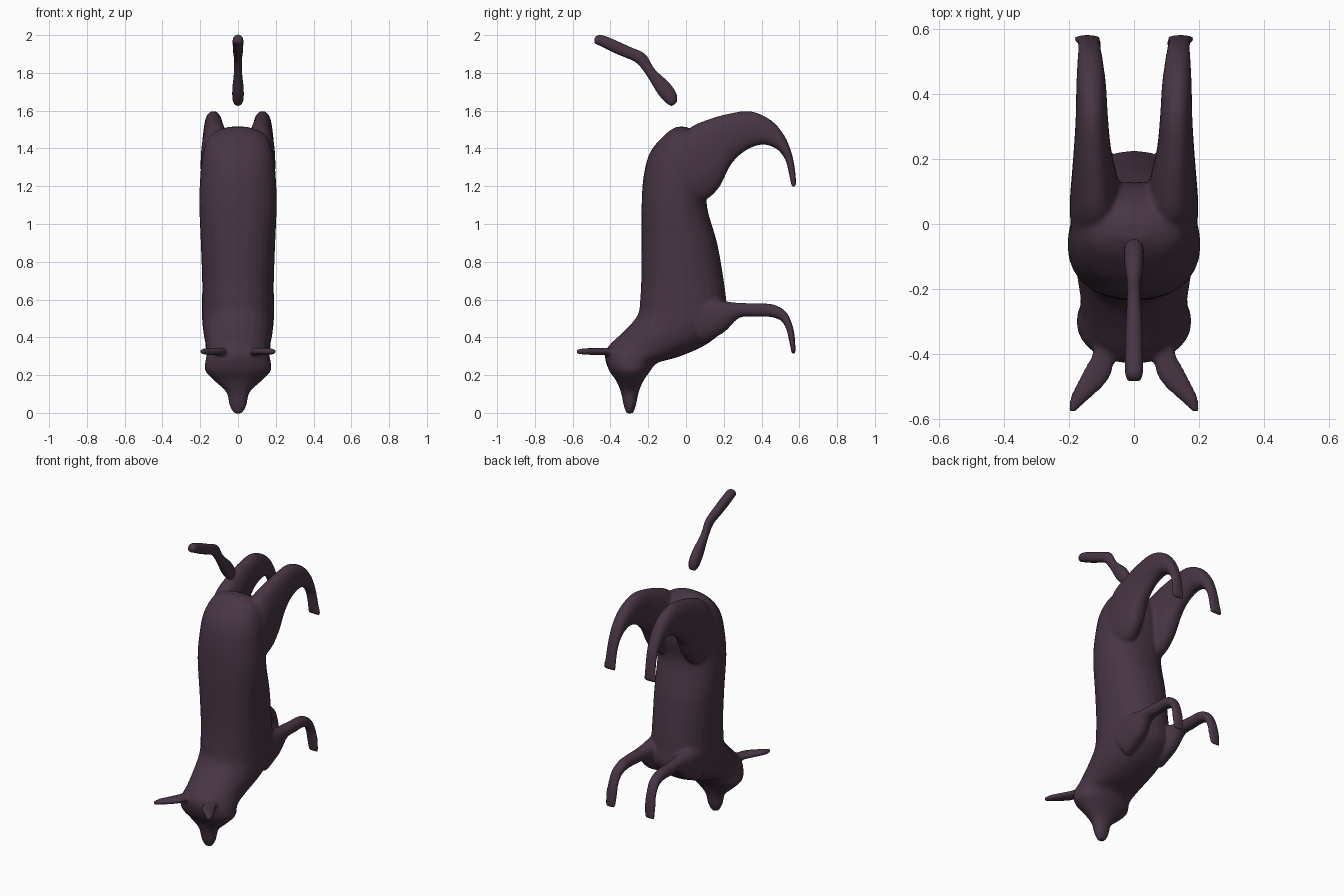
import bpy, bmesh, math
from mathutils import Vector

mat = bpy.data.materials.new("dark_fur")
mat.diffuse_color = (0.065, 0.036, 0.058, 1)


def smooth_rows(rows, steps=4):
    """Catmull-Rom resampling of section rows."""
    out = []
    for i in range(len(rows) - 1):
        a, b, c, d = (rows[max(i - 1, 0)], rows[i], rows[i + 1],
                      rows[min(i + 2, len(rows) - 1)])
        for k in range(steps):
            t = k / steps
            out.append([0.5 * (2 * q + (r - p) * t + (2 * p - 5 * q + 4 * r - s) * t * t
                               + (3 * q - p - 3 * r + s) * t ** 3)
                        for p, q, r, s in zip(a, b, c, d)])
    return out + [list(rows[-1])]


def loft(bm, rows, place, mirror=False, power=0.9, sides=28):
    """Loft oval sections; place() turns a row into (edge, edge, half width)."""
    for sx in ((1, -1) if mirror else (1,)):
        rings = []
        for row in smooth_rows(rows):
            p, q, w = (Vector(v) for v in place(row))
            mid, u = (p + q) / 2, (p - q) / 2
            ring = []
            for k in range(sides):
                a = 2 * math.pi * k / sides
                c, s = math.cos(a), math.sin(a)
                v = (mid + u * math.copysign(abs(c) ** power, c)
                     + w * math.copysign(abs(s) ** power, s))
                ring.append(bm.verts.new((v.x * sx, v.y, v.z)))
            rings.append(ring)
        faces = [bm.faces.new(rings[0]), bm.faces.new(rings[-1][::-1])]
        for r0, r1 in zip(rings, rings[1:]):
            for k in range(sides):
                n = (k + 1) % sides
                faces.append(bm.faces.new((r0[n], r0[k], r1[k], r1[n])))
        bmesh.ops.recalc_face_normals(bm, faces=faces)


def side_section(r):
    y1, z1, y2, z2, x, hx = r
    return (x, y1, z1), (x, y2, z2), (hx, 0, 0)


def ear_section(r):
    x1, y1, x2, y2, hz = r
    return (x1, y1, 0.325), (x2, y2, 0.325), (0, 0, hz)


def finish(name, bm, voxel):
    me = bpy.data.meshes.new(name)
    bm.to_mesh(me)
    bm.free()
    me.materials.append(mat)
    ob = bpy.data.objects.new(name, me)
    bpy.context.collection.objects.link(ob)
    rm = ob.modifiers.new("blend", 'REMESH')
    rm.mode, rm.voxel_size, rm.use_smooth_shade = 'VOXEL', voxel, True
    sm = ob.modifiers.new("soften", 'SMOOTH')
    sm.factor, sm.iterations = 0.5, 6
    for p in me.polygons:
        p.use_smooth = True


# torso, neck, head and snout: back edge, belly edge, half width
torso = [(-.05, 1.515, .0, 1.515, .05), (-.11, 1.475, .07, 1.475, .14),
         (-.19, 1.38, .12, 1.38, .185), (-.225, 1.25, .13, 1.25, .20),
         (-.235, 1.1, .11, 1.1, .205), (-.237, .9, .165, .9, .197),
         (-.237, .72, .2, .7, .19), (-.242, .61, .215, .58, .19),
         (-.255, .52, .22, .47, .19), (-.32, .44, .12, .37, .18),
         (-.40, .365, -.03, .30, .165), (-.43, .31, -.15, .265, .17),
         (-.41, .23, -.19, .22, .175), (-.37, .17, -.225, .17, .125),
         (-.345, .11, -.25, .11, .062), (-.33, .04, -.265, .04, .045),
         (-.315, -.003, -.28, -.003, .022)]
body = bmesh.new()
loft(body, [(a, b, c, d, 0, h) for a, b, c, d, h in torso], side_section)

# hind legs
loft(body, [(-.06, 1.42, .02, 1.1, .115, .08), (.02, 1.51, .11, 1.13, .118, .08),
            (.12, 1.555, .18, 1.2, .122, .07), (.22, 1.583, .235, 1.31, .128, .058),
            (.34, 1.598, .31, 1.385, .13, .05), (.45, 1.55, .4, 1.42, .132, .046),
            (.52, 1.47, .475, 1.40, .135, .04), (.558, 1.38, .523, 1.345, .137, .036),
            (.577, 1.29, .543, 1.275, .14, .036), (.584, 1.2, .56, 1.195, .145, .044)],
     side_section, mirror=True)

# front legs
loft(body, [(.0, .64, .08, .36, .11, .075), (.13, .61, .2, .425, .12, .06),
            (.24, .586, .28, .502, .125, .043), (.36, .58, .36, .508, .13, .036),
            (.46, .575, .44, .508, .13, .033), (.53, .535, .50, .49, .132, .033),
            (.565, .46, .53, .445, .135, .034), (.577, .39, .545, .385, .137, .037),
            (.58, .315, .56, .31, .14, .032)],
     side_section, mirror=True)

# ears
loft(body, [(.05, -.35, .12, -.35, .02), (.06, -.42, .13, -.405, .02),
            (.075, -.475, .155, -.45, .019), (.115, -.52, .178, -.495, .018),
            (.15, -.55, .197, -.535, .017), (.185, -.582, .2, -.578, .013)],
     ear_section, mirror=True)
finish("animal_body", body, 0.009)

# detached tail
tail = bmesh.new()
loft(tail, [(-.485, 1.985, -.485, 1.955, 0, .02), (-.46, 2.003, -.46, 1.945, 0, .028),
            (-.40, 1.985, -.38, 1.905, 0, .028), (-.3, 1.94, -.32, 1.88, 0, .026),
            (-.215, 1.90, -.26, 1.85, 0, .022), (-.165, 1.82, -.205, 1.78, 0, .022),
            (-.09, 1.75, -.15, 1.69, 0, .03), (-.05, 1.69, -.105, 1.64, 0, .03),
            (-.047, 1.645, -.075, 1.623, 0, .02)],
     side_section)
finish("tail", tail, 0.007)
